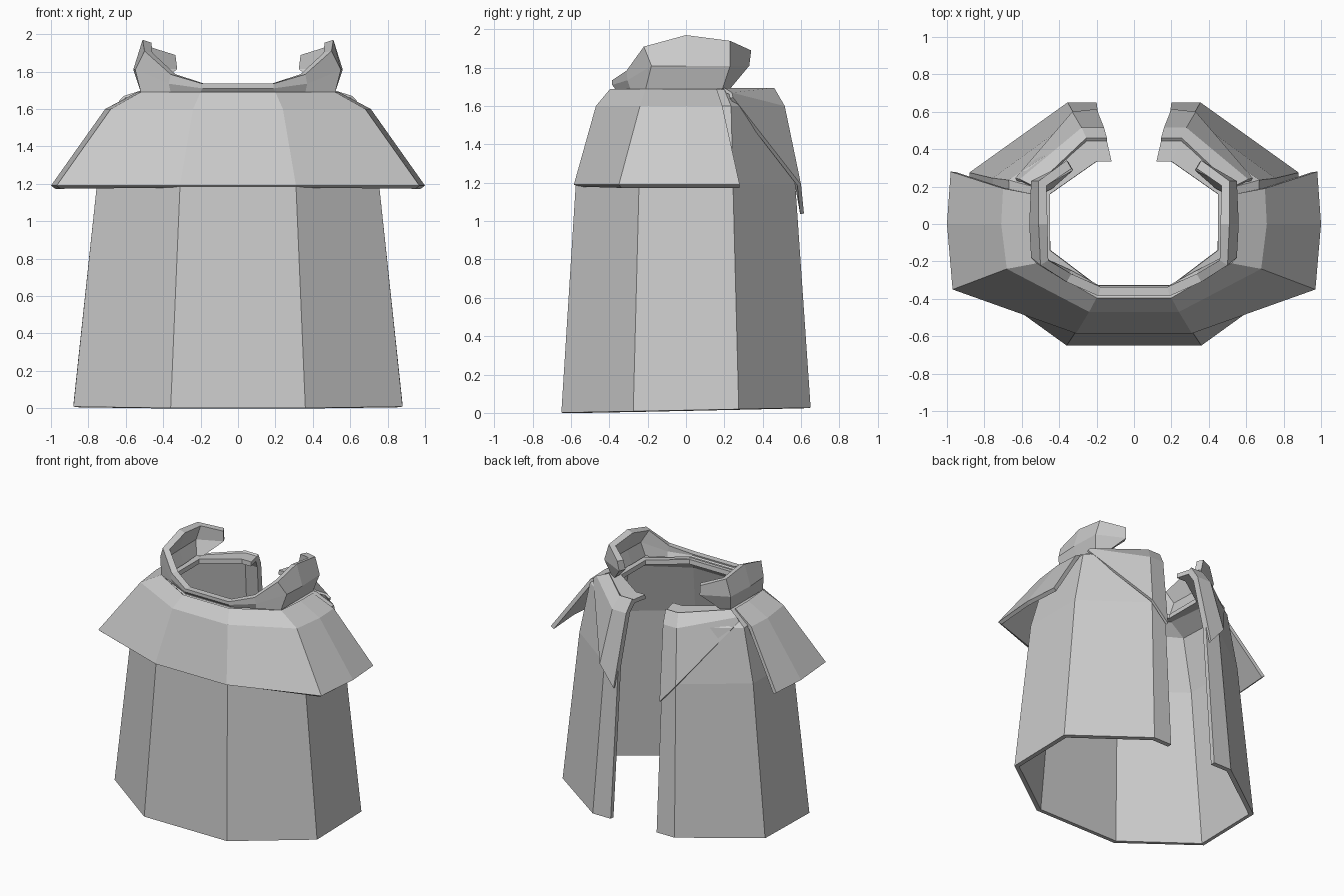
import bpy


def sheet(name, rows, thick, joined=True):
    """Skin rows (bottom to top) of right-half points, front to back, mirrored in x."""
    def grid(rows):
        n = len(rows[0])
        base = len(verts)
        for r in rows:
            verts.extend(r)
        for i in range(len(rows) - 1):
            for j in range(n - 1):
                a = base + i * n + j
                faces.append((a, a + 1, a + n + 1, a + n))

    verts, faces = [], []
    left = [[(-x, y, z) for x, y, z in reversed(r)] for r in rows]
    if joined:
        grid([l + r for l, r in zip(left, rows)])
    else:
        grid(left)
        grid(rows)
    me = bpy.data.meshes.new(name)
    me.from_pydata(verts, [], faces)
    me.update()
    ob = bpy.data.objects.new(name, me)
    bpy.context.collection.objects.link(ob)
    m = ob.modifiers.new("thickness", 'SOLIDIFY')
    m.thickness = thick
    m.offset = -1
    return ob


def level(z, pts):
    return [(x, y, z) for x, y in pts]


# Long eight-sided cloak, open at the back, hem slightly raised behind
hem = [(x, y, 0.014 + 0.02 * y) for x, y in
       [(0.36, -0.65), (0.88, -0.275), (0.88, 0.275), (0.355, 0.65), (0.2, 0.65)]]
sheet("cloak", [
    hem,
    level(1.19, [(0.31, -0.575), (0.755, -0.245), (0.755, 0.245), (0.31, 0.57), (0.19, 0.57)]),
    level(1.6, [(0.24, -0.45), (0.65, -0.21), (0.67, 0.235), (0.275, 0.5), (0.16, 0.5)]),
    level(1.685, [(0.2, -0.37), (0.5, -0.18), (0.54, 0.2), (0.25, 0.445), (0.145, 0.445)]),
    level(1.69, [(0.2, -0.33), (0.45, -0.14), (0.45, 0.16), (0.2, 0.335), (0.12, 0.335)]),
], 0.035)

# Flared shoulder cape around front and sides
sheet("shoulder_cape", [
    level(1.19, [(0.31, -0.585), (0.97, -0.35), (1.0, 0), (0.98, 0.28)]),
    level(1.6, [(0.24, -0.47), (0.68, -0.24), (0.71, 0), (0.70, 0.19)]),
    level(1.69, [(0.2, -0.395), (0.52, -0.21), (0.54, 0), (0.54, 0.16)]),
], 0.03)

# Pointed flaps crossing the back from shoulder to opening
sheet("back_flap", [
    [(0.635, 0.245, 1.645), (0.33, 0.6, 1.19), (0.2, 0.615, 1.04)],
    [(0.61, 0.24, 1.67), (0.28, 0.515, 1.6), (0.16, 0.515, 1.6)],
    [(0.53, 0.2, 1.695), (0.255, 0.46, 1.695), (0.145, 0.46, 1.695)],
], 0.02, joined=False)

# Standing collar, low at the front and tall at the sides
sheet("collar", [
    level(1.69, [(0.2, -0.37), (0.36, -0.29), (0.52, -0.21), (0.52, 0), (0.52, 0.19), (0.46, 0.23)]),
    [(0.19, -0.385, 1.71), (0.37, -0.305, 1.735), (0.55, -0.18, 1.81), (0.56, 0, 1.81),
     (0.55, 0.23, 1.81), (0.35, 0.33, 1.81)],
    [(0.19, -0.385, 1.735), (0.36, -0.31, 1.785), (0.5, -0.22, 1.91), (0.51, 0, 1.97),
     (0.51, 0.23, 1.94), (0.36, 0.34, 1.89)],
], 0.05)
